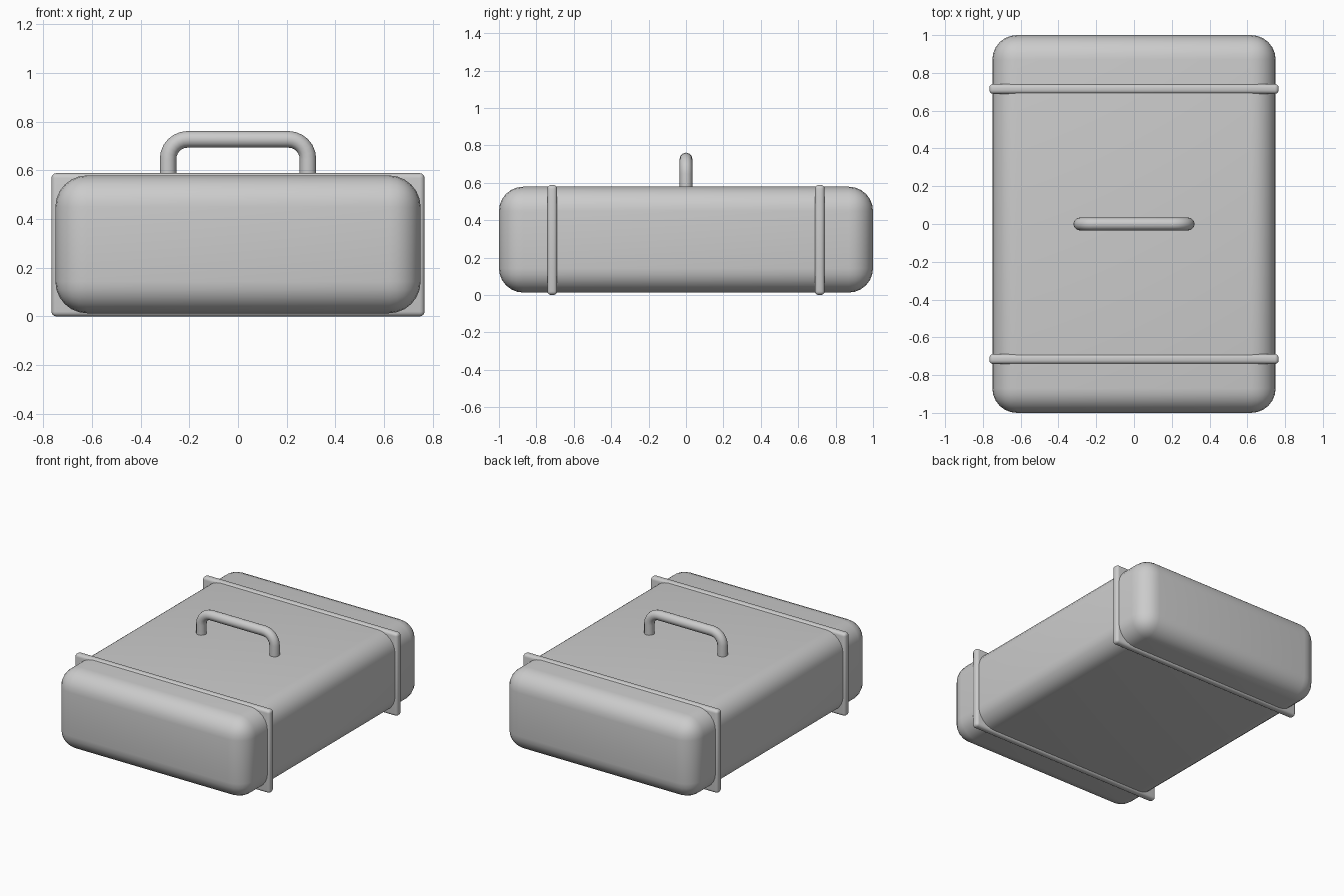
import bpy
from math import sin, cos, pi, radians

if "Cube" in bpy.data.objects:
    bpy.data.objects.remove(bpy.data.objects["Cube"], do_unlink=True)


def activate(obj):
    bpy.ops.object.select_all(action='DESELECT')
    obj.select_set(True)
    bpy.context.view_layer.objects.active = obj


def rounded_box(name, center, size, radius, segments):
    bpy.ops.mesh.primitive_cube_add(size=1, location=center)
    obj = bpy.context.object
    obj.name = name
    obj.scale = size
    bpy.ops.object.transform_apply(location=False, rotation=False, scale=True)
    bevel = obj.modifiers.new("round_edges", 'BEVEL')
    bevel.width = radius
    bevel.segments = segments
    bpy.ops.object.modifier_apply(modifier=bevel.name)
    bpy.ops.object.shade_smooth_by_angle(angle=radians(35))
    return obj


# Case body
rounded_box("case_body", (0, 0, 0.296), (1.5, 2, 0.566), 0.13, 6)

# Square straps standing slightly proud of the body
for name, y in (("front_strap", -0.715), ("back_strap", 0.715)):
    rounded_box(name, (0, y, 0.294), (1.532, 0.052, 0.588), 0.02, 4)

# Handle: round bar swept along an arch with rounded corners
half_width, top, bend, steps = 0.287, 0.727, 0.08, 6
right_half = [(half_width, 0.54)]
for i in range(steps + 1):
    a = i / steps * pi / 2
    right_half.append((half_width - bend + bend * cos(a),
                       top - bend + bend * sin(a)))
path = right_half + [(-x, z) for x, z in reversed(right_half)]

curve = bpy.data.curves.new("handle", 'CURVE')
curve.dimensions = '3D'
curve.bevel_depth = 0.034
curve.bevel_resolution = 4
curve.use_fill_caps = True
spline = curve.splines.new('POLY')
spline.points.add(len(path) - 1)
for point, (x, z) in zip(spline.points, path):
    point.co = (x, 0, z, 1)
handle = bpy.data.objects.new("handle", curve)
bpy.context.collection.objects.link(handle)
activate(handle)
bpy.ops.object.convert(target='MESH')
bpy.ops.object.shade_smooth_by_angle(angle=radians(40))
